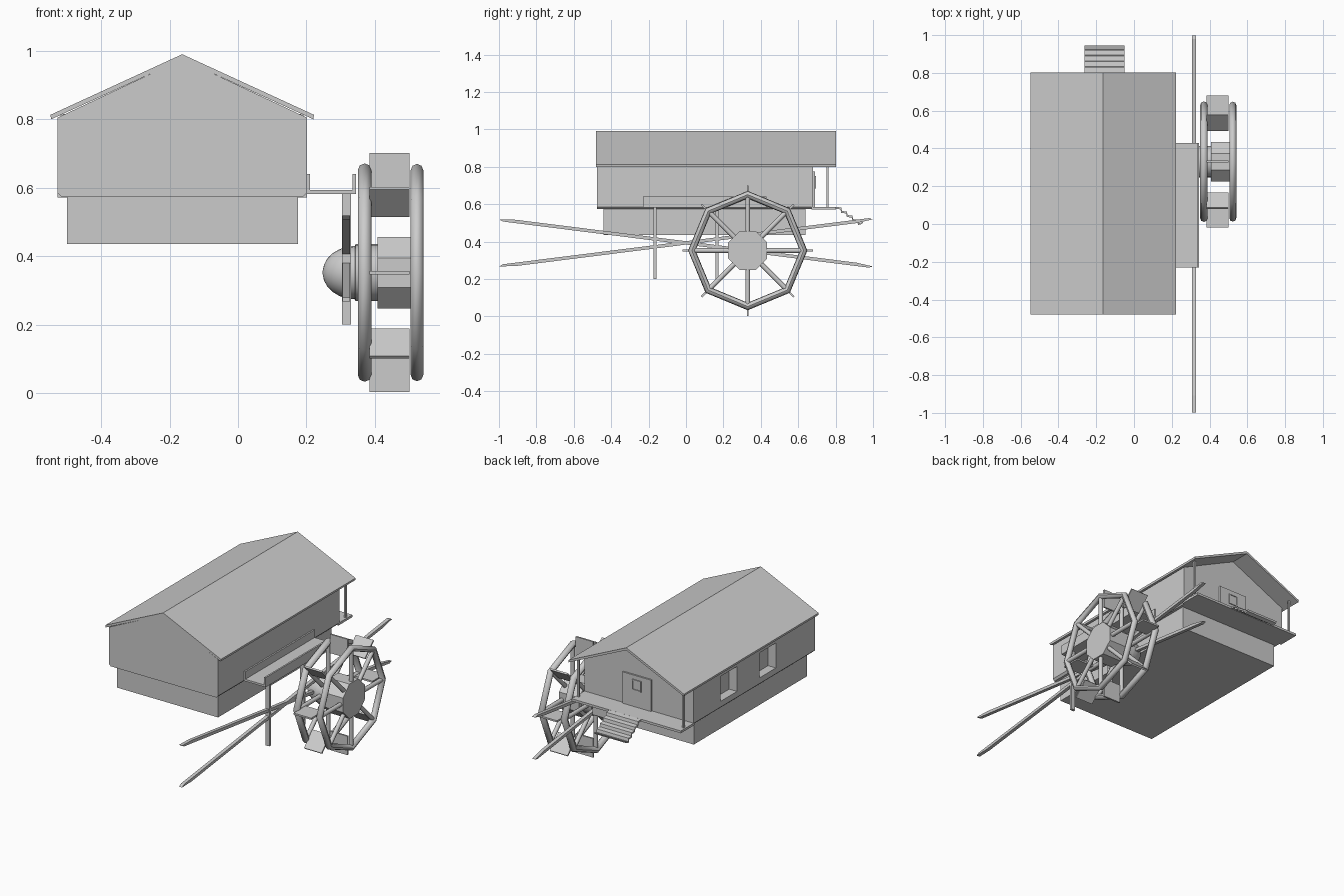
import bpy, bmesh
from math import pi, cos, sin, atan2, hypot
from mathutils import Matrix, Vector

if "Cube" in bpy.data.objects:
    bpy.data.objects.remove(bpy.data.objects["Cube"])


def finish(name, bm, smooth=None):
    bmesh.ops.recalc_face_normals(bm, faces=bm.faces)
    me = bpy.data.meshes.new(name)
    bm.to_mesh(me)
    bm.free()
    ob = bpy.data.objects.new(name, me)
    bpy.context.collection.objects.link(ob)
    if smooth:
        bpy.ops.object.select_all(action='DESELECT')
        ob.select_set(True)
        bpy.context.view_layer.objects.active = ob
        bpy.ops.object.shade_smooth_by_angle(angle=smooth)
    return ob


def add_box(bm, x, y, z, mat=Matrix()):
    size = Matrix.Diagonal((x[1] - x[0], y[1] - y[0], z[1] - z[0], 1))
    mid = Matrix.Translation((sum(x) / 2, sum(y) / 2, sum(z) / 2))
    bmesh.ops.create_cube(bm, size=1, matrix=mat @ mid @ size)


def box(name, x, y, z, mat=Matrix()):
    bm = bmesh.new()
    add_box(bm, x, y, z, mat)
    return finish(name, bm)


def extrude(name, pts, direction, mat=Matrix()):
    """Close a list of 3D points into a face and extrude it."""
    bm = bmesh.new()
    f = bm.faces.new([bm.verts.new(p) for p in pts])
    r = bmesh.ops.extrude_face_region(bm, geom=[f])
    moved = [v for v in r['geom'] if isinstance(v, bmesh.types.BMVert)]
    bmesh.ops.translate(bm, verts=moved, vec=direction)
    bm.transform(mat)
    return finish(name, bm)


def lathe(name, profile, sides, centre, offset=0, smooth=None):
    """Spin (x, radius) rings about the x direction."""
    bm = bmesh.new()
    rings = [[bm.verts.new((x, centre[0] + r * cos(offset + 2 * pi * i / sides),
                            centre[1] + r * sin(offset + 2 * pi * i / sides)))
              for i in range(sides)] for x, r in profile]
    for a, b in zip(rings, rings[1:]):
        for i in range(sides):
            j = (i + 1) % sides
            bm.faces.new((a[i], a[j], b[j], b[i]))
    bm.faces.new(rings[0])
    bm.faces.new(rings[-1])
    return finish(name, bm, smooth)


# House: foundation, walls with gables, thin overhanging roof
MID = -0.163
box("foundation", (-0.50, 0.175), (-0.44, 0.64), (0.435, 0.59))
walls = extrude("house_walls",
                [(x, -0.477, z) for x, z in
                 ((-0.515, 0.573), (0.19, 0.573), (0.201, 0.585), (0.201, 0.805),
                  (MID, 0.976), (-0.527, 0.805), (-0.527, 0.585))], (0, 1.157, 0))
extrude("roof", [(x, -0.48, z) for x, z in
                 ((-0.548, 0.813), (MID, 0.99), (0.222, 0.813), (0.220, 0.80),
                  (MID, 0.975), (-0.546, 0.80))], (0, 1.282, 0))

# Window recesses in the left wall
for y in (0.345, -0.025):
    cut = box("window_cutter", (-0.6, -0.475), (y - 0.078, y + 0.078), (0.62, 0.77))
    cut.hide_render = True
    mod = walls.modifiers.new("window", 'BOOLEAN')
    mod.operation = 'DIFFERENCE'
    mod.object = cut
    bpy.context.view_layer.objects.active = walls
    bpy.ops.object.modifier_apply(modifier=mod.name)
    bpy.data.objects.remove(cut)

# Porch floor, corner posts, door with small window frame
box("porch_floor", (-0.527, 0.201), (0.67, 0.802), (0.572, 0.586))
for x in (-0.512, 0.186):
    box("porch_post", (x - 0.006, x + 0.006), (0.75, 0.762), (0.58, 0.815))
box("door", (-0.25, -0.06), (0.675, 0.69), (0.586, 0.775))
bm = bmesh.new()
add_box(bm, (-0.185, -0.125), (0.685, 0.695), (0.685, 0.691))
add_box(bm, (-0.185, -0.125), (0.685, 0.695), (0.744, 0.75))
for x in (-0.185, -0.131):
    add_box(bm, (x, x + 0.006), (0.685, 0.695), (0.691, 0.744))
finish("door_window_frame", bm)

# Stairs: thin zigzag strip
top = [(0.80, 0.586)]
for i in range(4):
    y, z = 0.83 + 0.03 * i, 0.582 - 0.022 * i
    top += [(y, z), (y + 0.004, z - 0.018)]
top.append((0.946, 0.505))
extrude("stairs", [(-0.262, y, z) for y, z in top + [(y - 0.004, z - 0.01) for y, z in reversed(top)]],
        (0.212, 0, 0))

# Water trough along the right wall
extrude("water_trough", [(x, -0.23, z) for x, z in
                         ((0.2, 0.582), (0.345, 0.582), (0.345, 0.64), (0.335, 0.64),
                          (0.335, 0.594), (0.21, 0.594), (0.21, 0.64), (0.2, 0.64))], (0, 0.66, 0))

# Trough posts and long crossed poles with pointed ends
for y in (-0.165, 0.165):
    box("trough_post", (0.304, 0.33), (y - 0.008, y + 0.008), (0.2, 0.585))
for s in (1, -1):
    rot = Matrix.Translation((0, 0, 0.393)) @ Matrix.Rotation(s * atan2(0.126, 1.0), 4, 'X')
    L, w = 1.007, 0.009
    extrude("crossed_pole", [(0.306, y, z * s) for y, z in
                             ((-L, 0), (-L + 0.09, -w), (L - 0.09, -w), (L, 0),
                              (L - 0.02, w), (-L + 0.02, w))], (0.021, 0, 0), rot)

# Water wheel: octagonal rims, spokes, paddles
CY, CZ = 0.33, 0.352
for cx, r in ((0.37, 0.02), (0.523, 0.0185)):
    bm = bmesh.new()
    rings = [[bm.verts.new((cx + r * cos(b), CY + (0.299 + r * sin(b)) * cos(a),
                            CZ + (0.299 + r * sin(b)) * sin(a)))
              for b in [2 * pi * k / 8 for k in range(8)]]
             for a in [2 * pi * i / 8 for i in range(8)]]
    for i in range(8):
        for k in range(8):
            n, m = (i + 1) % 8, (k + 1) % 8
            bm.faces.new((rings[i][k], rings[n][k], rings[n][m], rings[i][m]))
    finish("wheel_rim", bm, 0.8)
    bm = bmesh.new()
    for i in range(8):
        mat = (Matrix.Translation((cx, CY, CZ)) @ Matrix.Rotation(i * pi / 4, 4, 'X')
               @ Matrix.Translation((0, 0, 0.18)))
        bmesh.ops.create_cone(bm, cap_ends=True, segments=8, radius1=0.013,
                              radius2=0.013, depth=0.24, matrix=mat)
    finish("wheel_spokes", bm, 0.9)
bm = bmesh.new()
for i in range(8):
    mat = Matrix.Translation((0, CY, CZ)) @ Matrix.Rotation(i * pi / 4, 4, 'X')
    add_box(bm, (0.384, 0.501), (-0.005, 0.005), (0.235, 0.349), mat)
finish("wheel_paddles", bm)

# Hub and round-nosed axle
lathe("wheel_hub", [(0.408, 0.113), (0.542, 0.113)], 8, (CY, CZ), pi / 8)
nose = [(0.342 - 0.095 * cos(t), 0.078 * sin(t)) for t in [0.05 + (pi / 2 - 0.05) * i / 6 for i in range(7)]]
lathe("axle", nose + [(0.343, 0.083), (0.42, 0.083)], 24, (CY, CZ), 0, 0.6)
